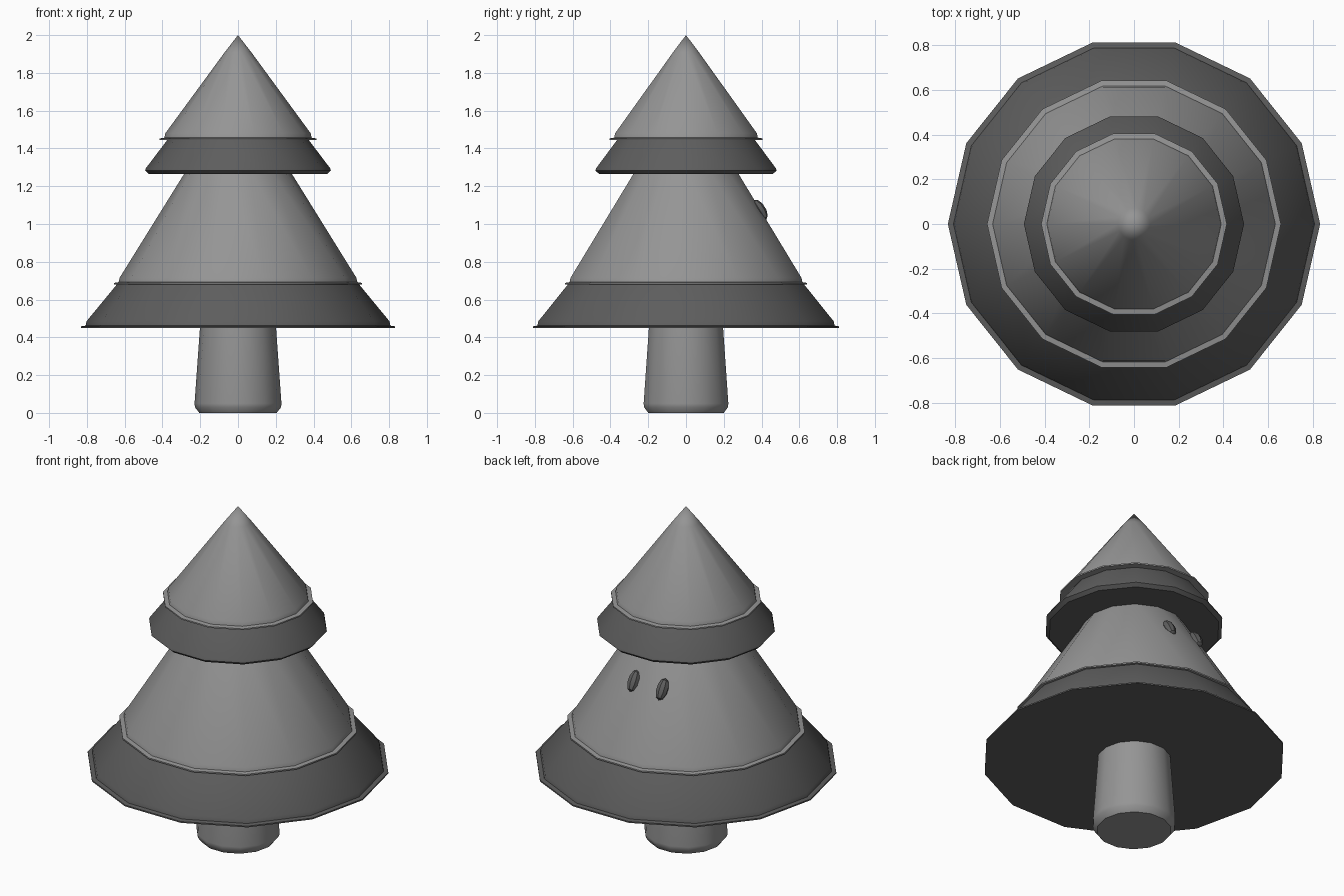
import bpy
import bmesh
from math import cos, sin, pi, radians

if "Cube" in bpy.data.objects:
    bpy.data.objects.remove(bpy.data.objects["Cube"], do_unlink=True)

SIDES = 14


def material(name, value):
    mat = bpy.data.materials.new(name)
    colour = (value, value, value, 1)
    mat.use_nodes = True
    mat.diffuse_color = colour
    mat.node_tree.nodes["Principled BSDF"].inputs["Base Color"].default_value = colour
    return mat


light = material("light grey", 0.3)
dark = material("dark grey", 0.11)


def finish(name, bm, mat, angle):
    bmesh.ops.recalc_face_normals(bm, faces=bm.faces)
    mesh = bpy.data.meshes.new(name)
    bm.to_mesh(mesh)
    bm.free()
    mesh.materials.append(mat)
    obj = bpy.data.objects.new(name, mesh)
    bpy.context.collection.objects.link(obj)
    bpy.ops.object.select_all(action="DESELECT")
    obj.select_set(True)
    bpy.context.view_layer.objects.active = obj
    bpy.ops.object.shade_smooth_by_angle(angle=radians(angle))
    return obj


def lathe(name, profile, mat):
    """Turn a (radius, height) profile, top to bottom, and close both ends."""
    bm = bmesh.new()
    rings = []
    for r, z in profile:
        if r == 0:
            rings.append([bm.verts.new((0, 0, z))] * SIDES)
        else:
            rings.append([bm.verts.new((r * cos(2 * pi * i / SIDES),
                                        r * sin(2 * pi * i / SIDES), z))
                          for i in range(SIDES)])
    for a, b in zip(rings, rings[1:]):
        for i in range(SIDES):
            j = (i + 1) % SIDES
            corners = [a[i], b[i], b[j], a[j]]
            bm.faces.new(list(dict.fromkeys(corners)))
    for ring in (rings[0], rings[-1]):
        if ring[0] is not ring[1]:
            bm.faces.new(ring)
    return finish(name, bm, mat, 35)


def rim(r, z):
    """Small step and lip around the foot of a tier."""
    return [(r - 0.03, z + 0.035), (r - 0.025, z + 0.012), (r, z + 0.008), (r, z)]


# Trunk with a rounded foot
lathe("trunk", [(0.20, 0.47), (0.23, 0.05), (0.228, 0.03), (0.205, 0)], light)

# Foliage tiers, from the bottom up
lathe("lower_skirt", [(0.60, 0.73)] + rim(0.832, 0.45), dark)
lathe("lower_cone", [(0.27, 1.29)] + rim(0.657, 0.68), light)
lathe("upper_skirt", [(0.34, 1.49), (0.488, 1.295), (0.492, 1.283), (0.472, 1.265)], dark)
lathe("upper_cone", [(0, 2), (0.072, 1.907)] + rim(0.415, 1.445), light)

# Two small oval eyes lying on the lower cone
for side, x in (("left", 0.075), ("right", -0.115)):
    bm = bmesh.new()
    bmesh.ops.create_uvsphere(bm, u_segments=8, v_segments=5, radius=1)
    eye = finish(side + "_eye", bm, dark, 35)
    eye.scale = (0.035, 0.032, 0.063)
    eye.location = (x, 0.39, 1.075)
    eye.rotation_euler = (radians(32), 0, 0)
